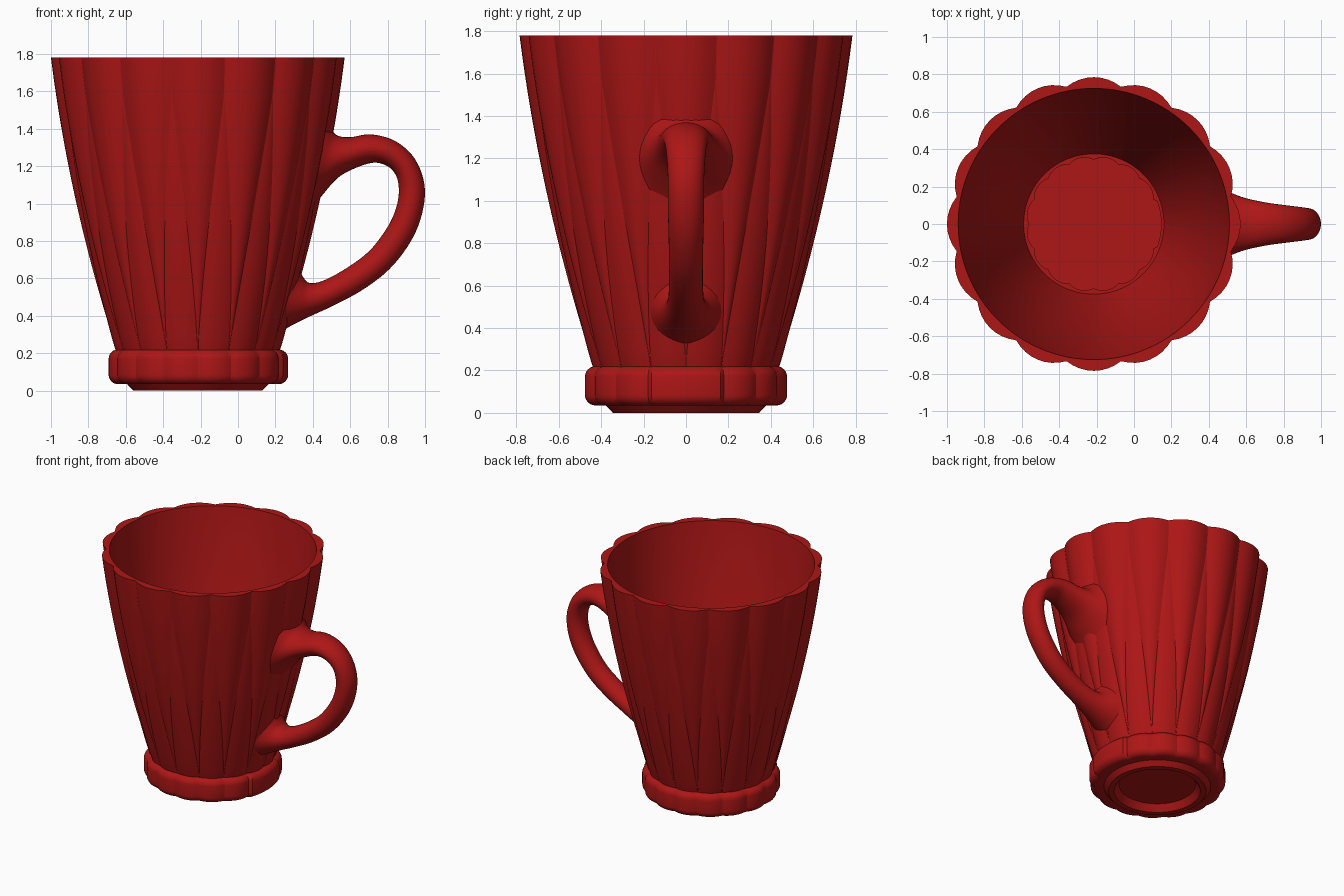
import bpy, bmesh
from math import sin, cos, pi, radians

if "Cube" in bpy.data.objects:
    bpy.data.objects.remove(bpy.data.objects["Cube"])

CX = -0.215          # axis of the cup
N = 16               # flutes round the cup
STEP = 2 * pi / N

red = bpy.data.materials.new("red_glaze")
red.diffuse_color = (0.42, 0.008, 0.008, 1)
red.use_nodes = True
red.node_tree.nodes["Principled BSDF"].inputs["Base Color"].default_value = red.diffuse_color


def loft(name, rings, angle, cap_start=True, cap_end=True, wrap=False):
    """Skin a list of closed rings of equal length."""
    bm = bmesh.new()
    vs = [[bm.verts.new(p) for p in ring] for ring in rings]
    n = len(vs[0])
    pairs = list(zip(vs, vs[1:])) + ([(vs[-1], vs[0])] if wrap else [])
    for a, b in pairs:
        for i in range(n):
            j = (i + 1) % n
            bm.faces.new((a[i], a[j], b[j], b[i]))
    if cap_start and not wrap:
        bm.faces.new(vs[0])
    if cap_end and not wrap:
        bm.faces.new(vs[-1])
    bmesh.ops.recalc_face_normals(bm, faces=bm.faces)
    me = bpy.data.meshes.new(name)
    bm.to_mesh(me)
    bm.free()
    me.materials.append(red)
    ob = bpy.data.objects.new(name, me)
    bpy.context.collection.objects.link(ob)
    bpy.ops.object.select_all(action='DESELECT')
    ob.select_set(True)
    bpy.context.view_layer.objects.active = ob
    bpy.ops.object.shade_smooth_by_angle(angle=radians(angle))
    return ob


def polar(r, a, z):
    return (CX + r * cos(a), r * sin(a), z)


def wall(z):
    """Outer radius of the cup at height z."""
    return 0.435 + 0.2725 * (z - 0.22) - 0.0633 * (z - 0.22) * (z - 1.02)


def flute_width(z):
    return min(0.985, max(0.03, (z - 0.22) / 1.36))


def fluted_ring(z, inner=None):
    """Flutes narrow downward while the wedges between them widen."""
    w = flute_width(z)
    d = 0.037 * w
    base = wall(z) - d
    ring = []
    for k in range(N):
        for i in range(8):                       # flute
            s = -1 + i / 4
            r = base + d * (1 - s * s)
            ring.append(polar(inner or r, (k + s * w / 2) * STEP, z))
        for i in range(6):                       # wedge
            s = -1 + i / 3
            r = base + 0.012 * (1 - w) * (1 - s * s)
            ring.append(polar(inner or r, (k + 0.5 + s * (1 - w) / 2) * STEP, z))
    return ring


# Cup: fluted outside, rim, smooth inside and floor
outer = [0.18 + 0.04 * i for i in range(41)]
rings = [fluted_ring(z) for z in outer]
rings += [fluted_ring(z, wall(z) - 0.06) for z in reversed(outer[1:])]
rings += [fluted_ring(z, r) for z, r in ((0.17, 0.358), (0.14, 0.345), (0.125, 0.325), (0.12, 0.30))]
loft("cup_body", rings, 20)

# Scalloped base band with rounded edges
profile = [(0.33, 0.035)]
for cz, a0 in ((0.085, -90), (0.17, 0)):
    for i in range(7):
        a = radians(a0 + 15 * i)
        profile.append((0.433 + 0.05 * cos(a), cz + 0.05 * sin(a)))
profile.append((0.36, 0.22))
band = []
for r, z in profile:
    ring = []
    for k in range(N):
        for i in range(8):
            s = -1 + i / 4
            dip = 0 if k in (0, N - 1) and not (k == 0 and s > 0.99) else 0.016 * s * s
            if k == N - 1 and i == 0 or k == 1 and i == 0:
                dip = 0.016
            ring.append(polar(r - dip, (k + 0.5 + s / 2) * STEP, z))
    band.append(ring)
loft("base_band", band, 28, cap_start=False, cap_end=False)

# Foot ring with recessed underside
foot = [(0.40, 0.06), (0.375, 0.032), (0.345, 0.0), (0.305, 0.0), (0.29, 0.02), (0.27, 0.05)]
loft("foot", [[polar(r, 2 * pi * i / 96, z) for i in range(96)] for r, z in foot],
     30, cap_start=False)

# Handle stations: outer x,z, inner x,z, half width, bend round the cup
stations = [
    (0.485, 1.41, 0.40, 0.98, 0.25, 0.75), (0.53, 1.365, 0.455, 1.05, 0.19, 0.5),
    (0.60, 1.355, 0.55, 1.15, 0.145, 0), (0.71, 1.37, 0.70, 1.215, 0.115, 0),
    (0.84, 1.335, 0.79, 1.205, 0.10, 0), (0.945, 1.24, 0.845, 1.15, 0.09, 0),
    (0.997, 1.10, 0.86, 1.06, 0.085, 0), (0.985, 0.95, 0.84, 0.96, 0.085, 0),
    (0.925, 0.80, 0.79, 0.86, 0.082, 0), (0.81, 0.65, 0.70, 0.745, 0.08, 0),
    (0.66, 0.535, 0.58, 0.655, 0.08, 0), (0.50, 0.45, 0.46, 0.59, 0.088, 0),
    (0.38, 0.395, 0.385, 0.575, 0.11, 0.2), (0.28, 0.345, 0.35, 0.605, 0.15, 0.8),
    (0.225, 0.31, 0.33, 0.65, 0.18, 1.0)]


def smooth(pts, sub):
    """Catmull-Rom through rows of numbers."""
    out = []
    for i in range(len(pts) - 1):
        p0, p1, p2 = pts[max(i - 1, 0)], pts[i], pts[i + 1]
        p3 = pts[min(i + 2, len(pts) - 1)]
        for k in range(sub):
            t = k / sub
            out.append([0.5 * (2 * b + (c - a) * t + (2 * a - 5 * b + 4 * c - d) * t * t
                               + (3 * b - a - 3 * c + d) * t ** 3)
                        for a, b, c, d in zip(p0, p1, p2, p3)])
    return out + [list(pts[-1])]


sections = []
for ox, oz, ix, iz, hw, bend in smooth(stations, 5):
    ring = []
    for i in range(32):
        a = 2 * pi * i / 32
        y, c = hw * sin(a), cos(a) / 2
        ring.append(((ox + ix) / 2 + (ox - ix) * c - bend * y * y, y,
                     (oz + iz) / 2 + (oz - iz) * c))
    sections.append(ring)
loft("handle", sections, 50)
